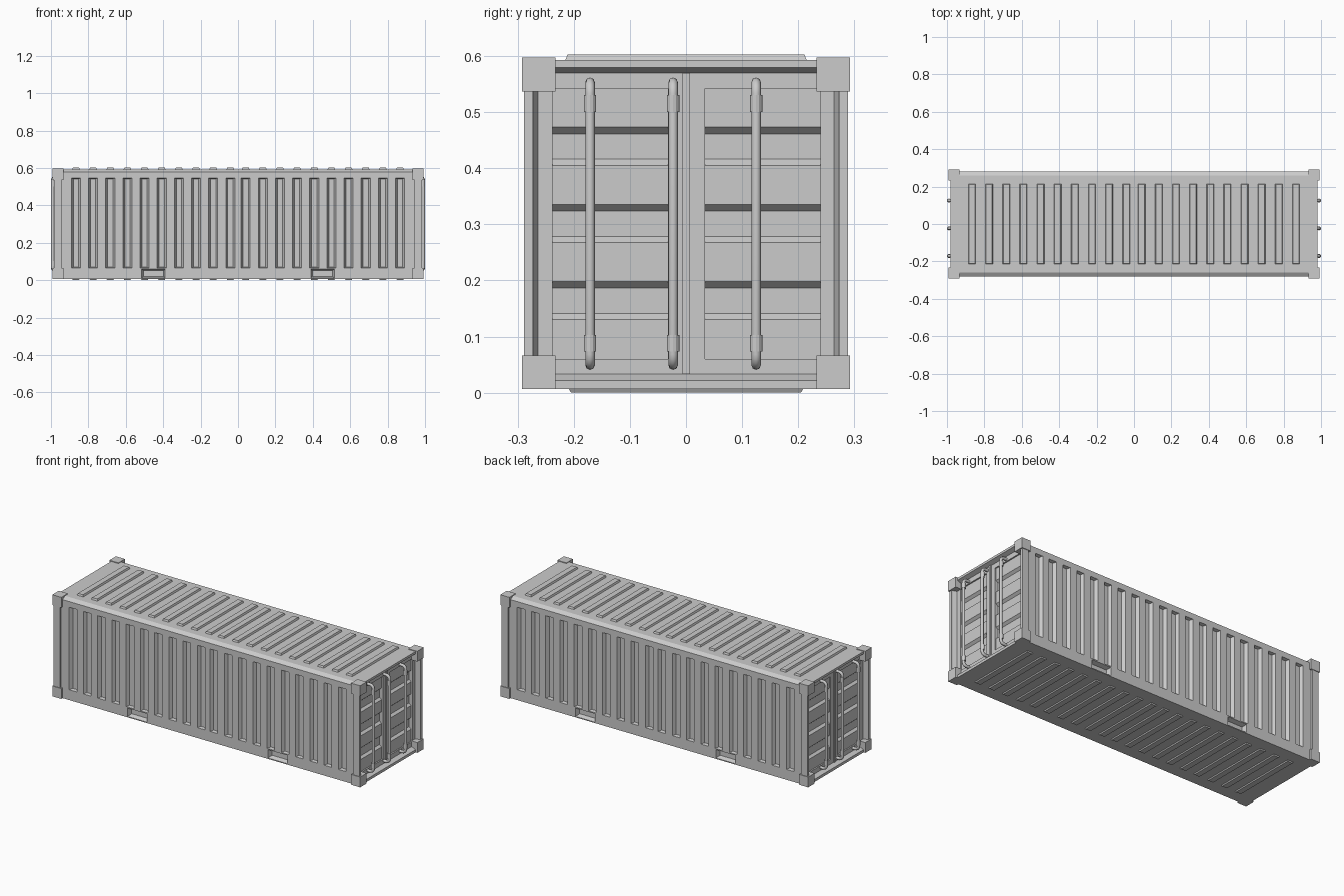
import bpy, bmesh, math
from mathutils import Vector

if "Cube" in bpy.data.objects:
    bpy.data.objects.remove(bpy.data.objects["Cube"])

S = (-1, 1)
RIB_X = [s * (0.041 + 0.0917 * i) for s in S for i in range(10)]


def finish(bm, name, smooth=False):
    bmesh.ops.recalc_face_normals(bm, faces=bm.faces)
    me = bpy.data.meshes.new(name)
    bm.to_mesh(me)
    bm.free()
    ob = bpy.data.objects.new(name, me)
    bpy.context.collection.objects.link(ob)
    return ob


def loft(bm, axis, p0, pts0, p1, pts1):
    """Solid between two outlines lying across the given axis."""
    def ring(p, pts):
        out = []
        for q in pts:
            c = list(q)
            c.insert(axis, p)
            out.append(bm.verts.new(c))
        return out
    a, b = ring(p0, pts0), ring(p1, pts1)
    n = len(a)
    bm.faces.new(a)
    bm.faces.new(b[::-1])
    for i in range(n):
        bm.faces.new((a[i], b[i], b[(i + 1) % n], a[(i + 1) % n]))


def rect(u0, u1, v0, v1, inset=0.0):
    u0, u1, v0, v1 = u0 + inset, u1 - inset, v0 + inset, v1 - inset
    return [(u0, v0), (u1, v0), (u1, v1), (u0, v1)]


def box(bm, x0, x1, y0, y1, z0, z1):
    r = rect(x0, x1, y0, y1)
    loft(bm, 2, z0, r, z1, r)


def cut(target, bm):
    cutter = finish(bm, "cutter")
    cutter.hide_render = True
    m = target.modifiers.new("cut", 'BOOLEAN')
    m.operation = 'DIFFERENCE'
    m.solver = 'EXACT'
    m.object = cutter
    bpy.context.view_layer.objects.active = target
    bpy.ops.object.modifier_apply(modifier=m.name)
    bpy.data.objects.remove(cutter)


# Main shell with chamfered roof edges
bm = bmesh.new()
prof = [(-0.28, 0.006), (0.28, 0.006), (0.28, 0.579), (0.258, 0.593),
        (-0.258, 0.593), (-0.28, 0.579)]
loft(bm, 0, -0.98, prof, 0.98, prof)
body = finish(bm, "container_body")

# Wall corrugations, fork pockets and end openings
bm = bmesh.new()
for s in S:
    for x in RIB_X:
        loft(bm, 1, s * 0.281, rect(x - 0.025, x + 0.025, 0.066, 0.546),
             s * 0.262, rect(x - 0.014, x + 0.014, 0.07, 0.542))
    for x in (-0.452, 0.452):
        loft(bm, 1, s * 0.281, rect(x - 0.063, x + 0.063, 0.011, 0.06),
             s * 0.255, rect(x - 0.063, x + 0.063, 0.011, 0.06, 0.009))
    loft(bm, 0, s * 0.981, rect(-0.273, 0.273, 0.021, 0.58),
         s * 0.955, rect(-0.264, 0.264, 0.033, 0.57))
cut(body, bm)

# Stepped door panels
bm = bmesh.new()
steps = [(0.965, 0.06), (0.947, 0.06)]
for z in (0.13, 0.2675, 0.405):
    steps += [(0.947, z), (0.933, z + 0.011), (0.933, z + 0.056), (0.947, z + 0.068)]
steps += [(0.947, 0.542), (0.965, 0.542)]
for s in S:
    pts = [(s * x, z) for x, z in steps]
    for y0, y1 in ((-0.238, -0.032), (0.034, 0.24)):
        loft(bm, 1, y0, pts, y1, pts)
cut(body, bm)

# Roof and floor ribs
for name, z0, z1, hy in (("roof_ribs", 0.59, 0.603, 0.216), ("floor_ribs", 0.009, 0.0, 0.21)):
    bm = bmesh.new()
    for x in RIB_X:
        loft(bm, 2, z0, rect(x - 0.021, x + 0.021, -hy, hy),
             z1, rect(x - 0.021, x + 0.021, -hy, hy, 0.005))
    finish(bm, name)

# Corner castings and posts
cast, post = bmesh.new(), bmesh.new()
for sx in S:
    for sy in S:
        for z0 in (0.006, 0.537):
            box(cast, sx * 0.933, sx * 0.991, sy * 0.233, sy * 0.2925, z0, z0 + 0.06)
        box(post, sx * 0.944, sx * 0.984, sy * 0.273, sy * 0.289, 0.03, 0.57)
finish(cast, "corner_castings")
finish(post, "corner_posts")

# Door centre strips
bm = bmesh.new()
for s in S:
    box(bm, s * 0.95, s * 0.96, -0.006, 0.007, 0.033, 0.57)
finish(bm, "door_centre_strips")

# Locking bars with bent ends, and their clamps
BAR_Y = (-0.171, -0.023, 0.125)
cu = bpy.data.curves.new("locking_bars", 'CURVE')
cu.dimensions = '3D'
cu.bevel_depth = 0.0085
cu.bevel_resolution = 2
cu.use_fill_caps = True
cl = bmesh.new()
XB, R = 0.9913, 0.02
arc = [(XB - R + R * math.sin(a), 0.049 + R - R * math.cos(a))
       for a in [math.pi / 2 * i / 5 for i in range(6)]]
low = [(0.95, 0.049)] + arc
path = low + [(x, 0.602 - z) for x, z in reversed(low)]
for s in S:
    for y in BAR_Y:
        sp = cu.splines.new('POLY')
        sp.points.add(len(path) - 1)
        for p, (x, z) in zip(sp.points, path):
            p.co = (s * x, y, z, 1)
        for z in (0.073, 0.5):
            c = [(s * 0.989 + 0.011 * math.cos(t), y + 0.011 * math.sin(t))
                 for t in [math.tau * i / 12 for i in range(12)]]
            loft(cl, 2, z, c, z + 0.03, c)
bars = bpy.data.objects.new("locking_bars", cu)
bpy.context.collection.objects.link(bars)
finish(cl, "bar_clamps")
